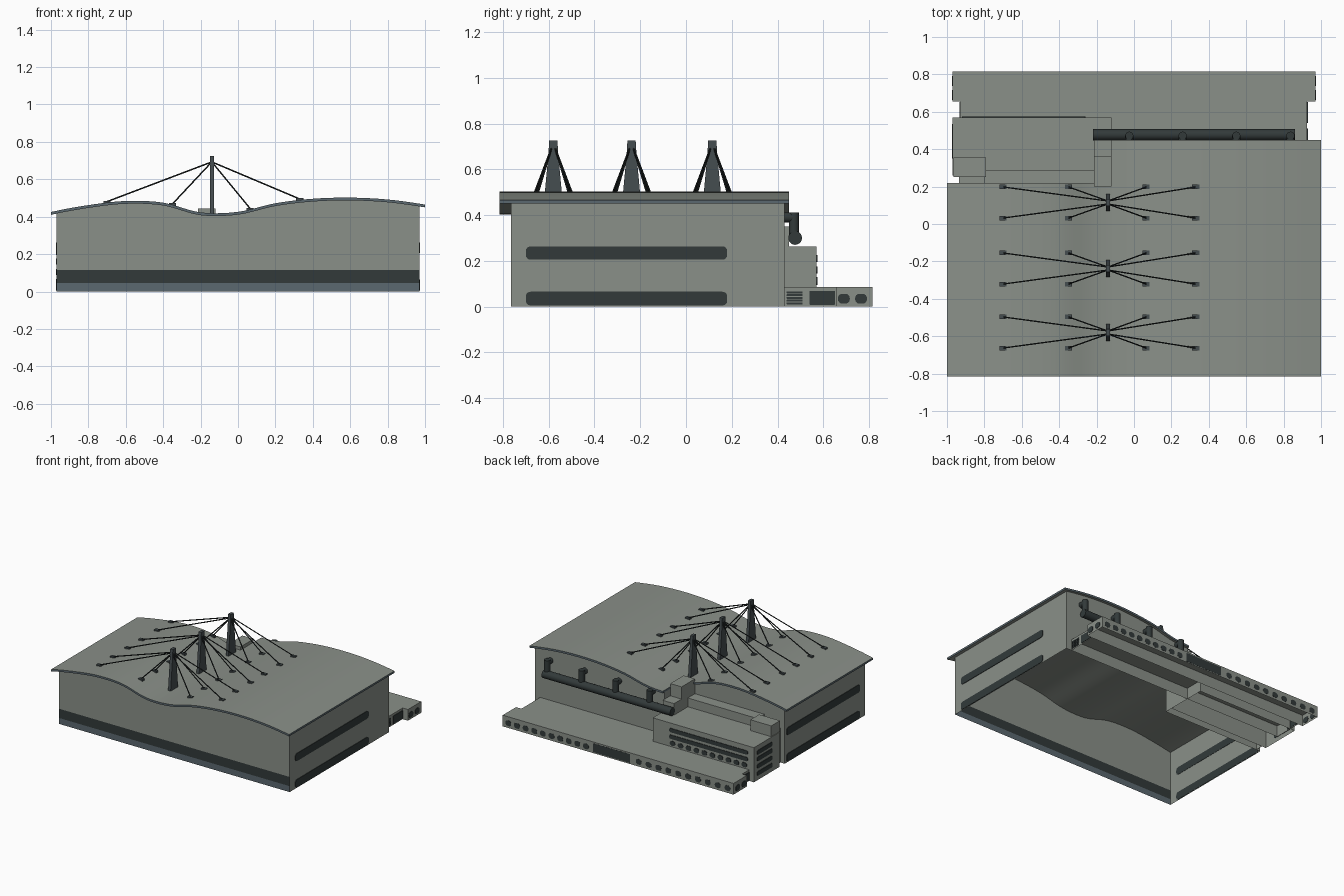
import bpy, bmesh, math
from mathutils import Vector

if "Cube" in bpy.data.objects:
    bpy.data.objects.remove(bpy.data.objects["Cube"])


def material(name, rgb):
    m = bpy.data.materials.new(name)
    m.diffuse_color = (*rgb, 1)
    m.use_nodes = True
    m.node_tree.nodes["Principled BSDF"].inputs["Base Color"].default_value = m.diffuse_color
    return m


GREY = material("concrete grey", (0.255, 0.28, 0.25))
SLATE = material("blue slate", (0.105, 0.14, 0.16))
GLASS = material("dark glass", (0.032, 0.042, 0.042))
STEEL = material("dark steel", (0.06, 0.075, 0.08))
CABLE = material("black cable", (0.016, 0.021, 0.021))


def finish(name, bm, mats, smooth=False, normals=True):
    if normals:
        bmesh.ops.recalc_face_normals(bm, faces=bm.faces)
    me = bpy.data.meshes.new(name)
    bm.to_mesh(me)
    bm.free()
    for m in mats:
        me.materials.append(m)
    ob = bpy.data.objects.new(name, me)
    bpy.context.collection.objects.link(ob)
    if smooth:
        bpy.ops.object.select_all(action='DESELECT')
        ob.select_set(True)
        bpy.context.view_layer.objects.active = ob
        bpy.ops.object.shade_smooth_by_angle(angle=math.radians(30))
    return ob


def add_box(bm, x0, x1, y0, y1, z0, z1, bottom=True):
    v = [bm.verts.new((x, y, z)) for z in (z0, z1) for x, y in ((x0, y0), (x1, y0), (x1, y1), (x0, y1))]
    for i in range(4):
        j = (i + 1) % 4
        bm.faces.new((v[i], v[j], v[j + 4], v[i + 4]))
    bm.faces.new(v[4:])
    if bottom:
        bm.faces.new(v[3::-1])


def box(name, dims, mat, bottom=True):
    bm = bmesh.new()
    add_box(bm, *dims, bottom=bottom)
    return finish(name, bm, [mat], normals=False)


def add_plate(bm, axis, pos, u0, u1, z0, z1, rad):
    """Thin rounded window plate facing along x or y."""
    pts = []
    for cu, cz, a in ((u1 - rad, z1 - rad, 0), (u0 + rad, z1 - rad, 90), (u0 + rad, z0 + rad, 180), (u1 - rad, z0 + rad, 270)):
        for k in range(5):
            t = math.radians(a + k * 22.5)
            pts.append((cu + rad * math.cos(t), cz + rad * math.sin(t)))
    rings = []
    for d in (-0.003, 0.003):
        rings.append([bm.verts.new((pos + d, u, z) if axis == 'x' else (u, pos + d, z)) for u, z in pts])
    n = len(pts)
    for i in range(n):
        j = (i + 1) % n
        bm.faces.new((rings[0][i], rings[0][j], rings[1][j], rings[1][i]))
    bm.faces.new(rings[0])
    bm.faces.new(rings[1])


def add_tube(bm, a, b, r, n):
    a, b = Vector(a), Vector(b)
    d = b - a
    m = d.to_track_quat('Z', 'Y').to_matrix().to_4x4()
    m.translation = (a + b) / 2
    bmesh.ops.create_cone(bm, cap_ends=True, segments=n, radius1=r, radius2=r, depth=d.length, matrix=m)


# Double-wave roof height, Catmull-Rom through samples every 0.2
WAVE = [0.37, 0.425, 0.462, 0.484, 0.475, 0.423, 0.426, 0.472, 0.496, 0.502, 0.492, 0.465, 0.43]


def roof_z(x):
    t = (x + 1) / 0.2
    i = min(max(int(t), 0), 9)
    t -= i
    a, b, c, d = WAVE[i:i + 4]
    return 0.5 * (2 * b + (c - a) * t + (2 * a - 5 * b + 4 * c - d) * t * t + (3 * b - a - 3 * c + d) * t ** 3)


def roof(name, x0, x1, y0, y1, n):
    bm = bmesh.new()
    xs = [x0 + (x1 - x0) * i / n for i in range(n + 1)]
    prof = [(x, roof_z(x)) for x in xs] + [(x, roof_z(x) - 0.015) for x in reversed(xs)]
    f = bm.faces.new([bm.verts.new((x, y0, z)) for x, z in prof])
    res = bmesh.ops.extrude_face_region(bm, geom=[f])
    bmesh.ops.translate(bm, vec=(0, y1 - y0, 0), verts=[v for v in res['geom'] if isinstance(v, bmesh.types.BMVert)])
    bmesh.ops.recalc_face_normals(bm, faces=bm.faces)
    for f in bm.faces:
        f.material_index = 0 if abs(f.normal.z) > 0.5 else 1   # slate rim
    return finish(name, bm, [GREY, SLATE], smooth=True)


roof("roof_left", -1, -0.12, -0.815, 0.22, 22)
roof("roof_right", -0.12, 1, -0.815, 0.45, 28)

# Hall walls: open-bottomed L plan rising to the roof, banded front
bm = bmesh.new()
plan = [(-0.97, -0.765), (0.97, -0.765), (0.97, 0.43), (-0.12, 0.43), (-0.12, 0.2), (-0.97, 0.2)]
for e in range(6):
    p, q = Vector(plan[e]), Vector(plan[(e + 1) % 6])
    n = max(1, round(abs(q.x - p.x) / 0.04))
    levels = [0, 0.045, 0.115, None] if e == 0 else [0, None]
    for i in range(n):
        a, b = p.lerp(q, i / n), p.lerp(q, (i + 1) / n)
        for k in range(len(levels) - 1):
            lo, hi = levels[k], levels[k + 1]
            za, zb = (roof_z(a.x) - 0.01, roof_z(b.x) - 0.01) if hi is None else (hi, hi)
            f = bm.faces.new([bm.verts.new(c) for c in ((*a, lo), (*b, lo), (*b, zb), (*a, za))])
            f.material_index = (1, 2, 0)[k] if e == 0 else 0
bmesh.ops.remove_doubles(bm, verts=bm.verts, dist=0.0005)
finish("hall_walls", bm, [GREY, SLATE, GLASS], normals=False)

# Long side windows
bm = bmesh.new()
for x in (-0.971, 0.971):
    for z0, z1 in ((0.005, 0.065), (0.205, 0.263)):
        add_plate(bm, 'x', x, -0.7, 0.18, z0, z1, 0.02)
finish("hall_side_windows", bm, [GLASS])

# Rear annex with stepped roof blocks
box("annex", (-0.97, -0.12, 0.26, 0.57, 0, 0.263), GREY, False)
box("annex_link", (-0.935, -0.12, 0.2, 0.26, 0, 0.263), GREY, False)
box("annex_upper_step", (-0.8, -0.2, 0.2, 0.285, 0.26, 0.33), GREY)
box("annex_corner_block", (-0.965, -0.79, 0.25, 0.355, 0.26, 0.345), GREY)
box("stair_tower", (-0.215, -0.12, 0.2, 0.36, 0.26, 0.443), GREY)
box("tower_step", (-0.215, -0.12, 0.36, 0.45, 0.26, 0.35), GREY)

bm = bmesh.new()
for z in (0.16, 0.21):
    add_plate(bm, 'y', 0.571, -0.92, -0.26, z - 0.015, z + 0.015, 0.012)
for i in range(10):
    x = -0.89 + i * 0.067
    add_plate(bm, 'y', 0.571, x - 0.022, x + 0.022, 0.095, 0.13, 0.016)
for z in (0.05, 0.105, 0.16, 0.21):
    add_plate(bm, 'x', -0.971, 0.35, 0.535, z - 0.016, z + 0.016, 0.014)
finish("annex_windows", bm, [GLASS])

# Low rear range
box("low_range_inner", (-0.93, 0.925, 0.43, 0.655, 0, 0.085), GREY, False)
box("low_range_outer", (-0.97, 0.97, 0.655, 0.815, 0, 0.085), GREY, False)
bm = bmesh.new()
for i in range(10):
    for x in (-0.92 + i * 0.083, 0.27 + i * 0.0725):
        add_plate(bm, 'y', 0.813, x - 0.024, x + 0.024, 0.015, 0.056, 0.018)
for x in (-0.97, 0.97):
    for y in (0.69, 0.765):
        add_plate(bm, 'x', x, y - 0.026, y + 0.026, 0.013, 0.056, 0.019)
finish("low_range_windows", bm, [GLASS])
bm = bmesh.new()
add_plate(bm, 'y', 0.813, -0.1, 0.21, 0.008, 0.075, 0.003)
for x in (-0.931, 0.926):
    add_plate(bm, 'x', x, 0.54, 0.652, 0.008, 0.068, 0.003)
for i in range(5):      # louvres
    add_plate(bm, 'x', 0.926, 0.44, 0.51, 0.01 + i * 0.012, 0.018 + i * 0.012, 0.002)
finish("low_range_doors", bm, [GLASS])

# Rear ventilation duct with elbows into the wall
bm = bmesh.new()
add_tube(bm, (-0.22, 0.477, 0.3), (0.86, 0.477, 0.3), 0.03, 20)
for x in (-0.025, 0.26, 0.547, 0.837):
    add_tube(bm, (x, 0.472, 0.3), (x, 0.472, 0.412), 0.022, 16)
    add_tube(bm, (x, 0.42, 0.39), (x, 0.475, 0.39), 0.022, 16)
finish("rear_duct", bm, [GLASS], smooth=True)

# Pylons, cables and roof anchors
for n, yc in enumerate((-0.58, -0.238, 0.115)):
    bm = bmesh.new()
    rows = [(0.405, 0.046), (0.5, 0.037), (0.66, 0.022), (0.725, 0.018)]
    rings = []
    for z, w in rows:
        rings.append([bm.verts.new((-0.14 + sx * 0.011, yc + sy * w, z)) for sx, sy in ((-1, -1), (1, -1), (1, 1), (-1, 1))])
    for lo, hi in zip(rings, rings[1:]):
        for i in range(4):
            j = (i + 1) % 4
            bm.faces.new((lo[i], lo[j], hi[j], hi[i]))
    bm.faces.new(rings[-1])
    bm.faces.new(rings[0][::-1])
    finish(f"pylon_{n}", bm, [STEEL])
    cables, anchors = bmesh.new(), bmesh.new()
    for x in (-0.7, -0.35, 0.065, 0.33):
        for s in (-1, 1):
            y, z = yc + s * 0.083, roof_z(x)
            add_tube(cables, (-0.14, yc + s * 0.008, 0.693), (x, y, z + 0.005), 0.004, 6)
            add_box(anchors, x - 0.019, x + 0.019, y - 0.012, y + 0.012, z - 0.008, z + 0.009)
    finish(f"cables_{n}", cables, [CABLE])
    finish(f"anchors_{n}", anchors, [STEEL])
